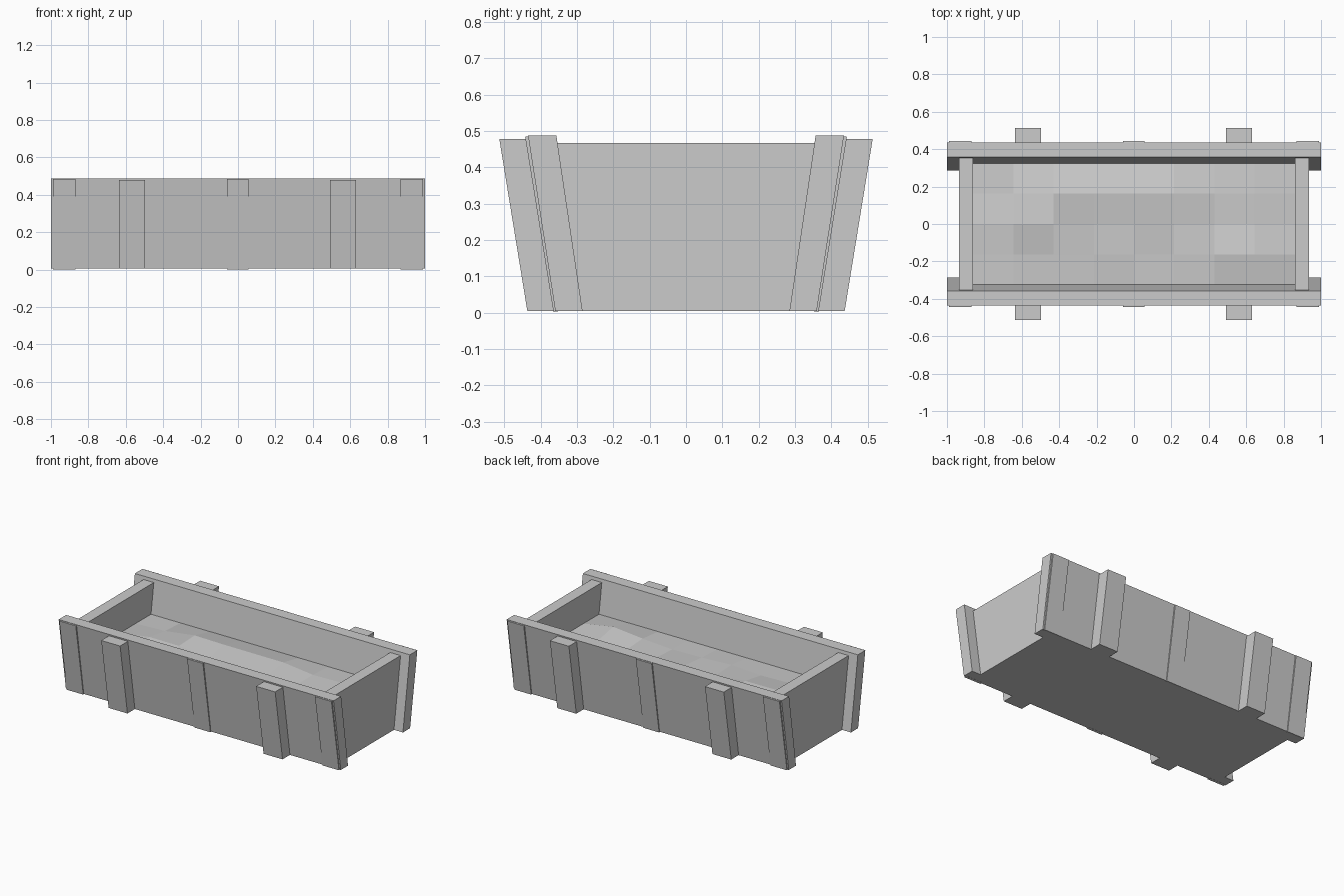
import bpy, bmesh, random

if "Cube" in bpy.data.objects:
    bpy.data.objects.remove(bpy.data.objects["Cube"])

random.seed(4)

def finish(name, bm):
    bmesh.ops.recalc_face_normals(bm, faces=bm.faces[:])
    me = bpy.data.meshes.new(name)
    bm.to_mesh(me)
    bm.free()
    ob = bpy.data.objects.new(name, me)
    bpy.context.collection.objects.link(ob)
    return ob

def prism(name, profile, x0, x1):
    """Extrude a (y, z) profile along x."""
    bm = bmesh.new()
    face = bm.faces.new([bm.verts.new((x0, y, z)) for y, z in profile])
    ext = bmesh.ops.extrude_face_region(bm, geom=[face])
    verts = [v for v in ext["geom"] if isinstance(v, bmesh.types.BMVert)]
    bmesh.ops.translate(bm, verts=verts, vec=(x1 - x0, 0, 0))
    return finish(name, bm)

# Leaning cross-sections of the long wall, thin battens and thick posts
WALL = [(0.285, 0.005), (0.36, 0.005), (0.435, 0.488), (0.357, 0.488)]
BATTEN = [(0.35, 0.004), (0.365, 0.002), (0.443, 0.484), (0.428, 0.487)]
POST = [(0.355, 0.005), (0.437, 0.005), (0.514, 0.478), (0.43, 0.478)]

for side, s in (("front", -1), ("back", 1)):
    flip = lambda p: [(s * y, z) for y, z in p]
    prism(side + "_wall", flip(WALL), -1, 1)
    for label, x0, x1 in (("left", -0.99, -0.87), ("middle", -0.06, 0.055), ("right", 0.87, 0.99)):
        prism(f"{side}_{label}_batten", flip(BATTEN), x0, x1)
    for label, x0, x1 in (("left", -0.635, -0.498), ("right", 0.492, 0.63)):
        prism(f"{side}_{label}_post", flip(POST), x0, x1)

# Trapezoid end walls
END = [(-0.287, 0.005), (0.287, 0.005), (0.356, 0.467), (-0.356, 0.467)]
prism("left_end_wall", END, -0.935, -0.86)
prism("right_end_wall", END, 0.86, 0.935)

# Bottom board
prism("bottom_board", [(-0.287, 0.005), (0.287, 0.005), (0.292, 0.05), (-0.292, 0.05)], -0.865, 0.865)

# Lumpy faceted soil, slightly mounded towards the middle
bm = bmesh.new()
bmesh.ops.create_grid(bm, x_segments=8, y_segments=4, size=1)
for v in bm.verts:
    inner = abs(v.co.x) < 0.99 and abs(v.co.y) < 0.99
    z = 0.27 + (0.02 + random.uniform(-0.02, 0.02) if inner else 0)
    v.co = (v.co.x * 0.86, v.co.y * 0.328, z)
finish("soil", bm)
